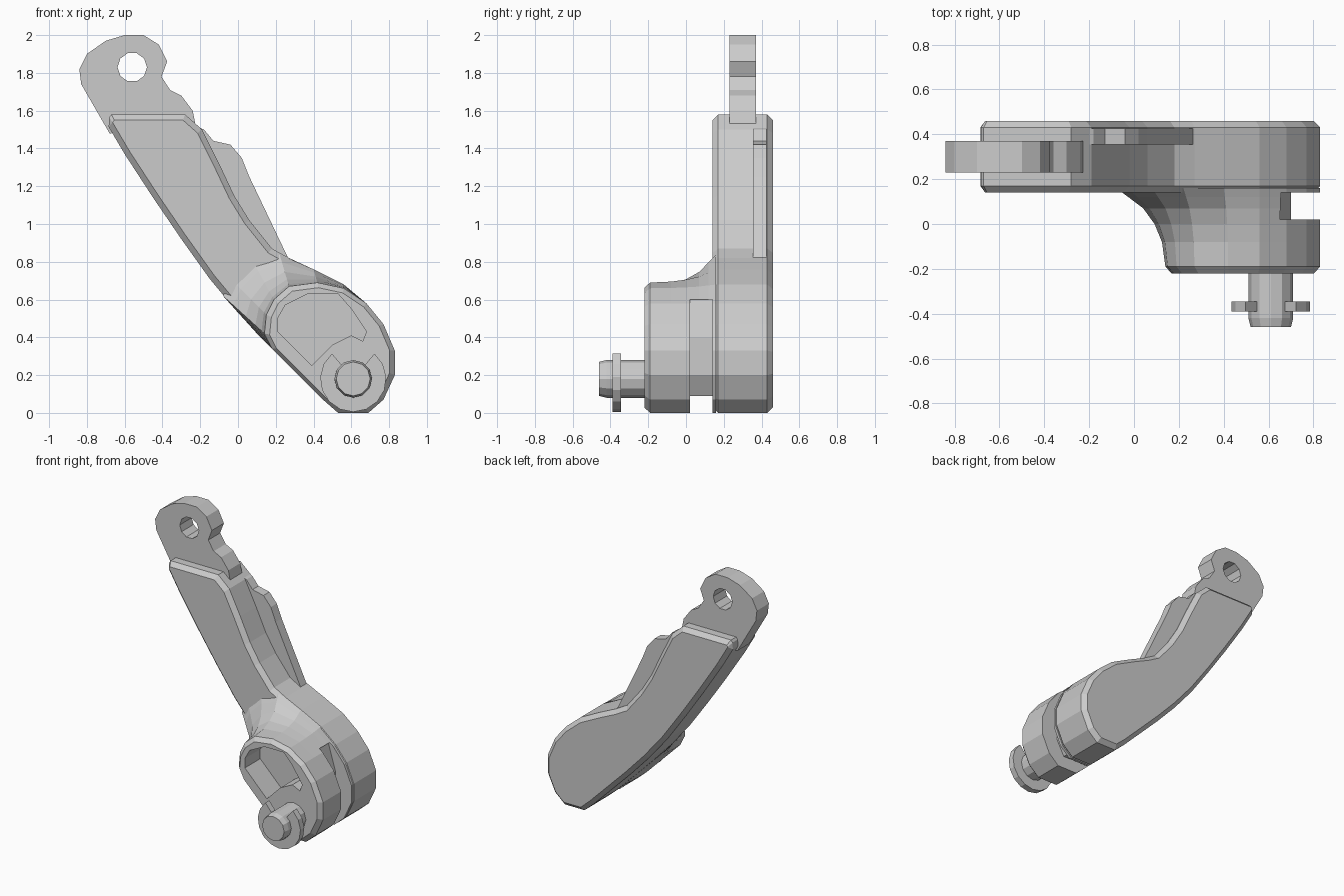
import bpy, bmesh, math

cube = bpy.data.objects.get("Cube")
if cube:
    bpy.data.objects.remove(cube, do_unlink=True)

steel = bpy.data.materials.new("plain grey")
steel.use_nodes = True
grey = (0.6, 0.6, 0.6, 1)
steel.diffuse_color = grey
steel.node_tree.nodes["Principled BSDF"].inputs["Base Color"].default_value = grey


def loft(name, sections):
    """Skin a list of (y, xz outline) sections into a closed solid."""
    bm = bmesh.new()
    rings = [[bm.verts.new((x, y, z)) for x, z in pts] for y, pts in sections]
    n = len(rings[0])
    for a, b in zip(rings, rings[1:]):
        for i in range(n):
            j = (i + 1) % n
            bm.faces.new((a[i], a[j], b[j], b[i]))
    bm.faces.new(rings[0])
    bm.faces.new(rings[-1][::-1])
    bmesh.ops.recalc_face_normals(bm, faces=bm.faces)
    mesh = bpy.data.meshes.new(name)
    bm.to_mesh(mesh)
    bm.free()
    mesh.materials.append(steel)
    obj = bpy.data.objects.new(name, mesh)
    bpy.context.collection.objects.link(obj)
    return obj


def plate(name, pts, y0, y1):
    return loft(name, [(y0, pts), (y1, pts)])


def circle(cx, cz, r, n, start=0.0, sweep=math.tau):
    return [(cx + r * math.cos(start + sweep * i / n),
             cz + r * math.sin(start + sweep * i / n)) for i in range(n)]


def chamfer(obj, width):
    mod = obj.modifiers.new("chamfer", 'BEVEL')
    mod.width = width
    mod.segments = 1
    mod.limit_method = 'ANGLE'
    mod.angle_limit = math.radians(60)


def cut(obj, cutter):
    mod = obj.modifiers.new("cut", 'BOOLEAN')
    mod.operation = 'DIFFERENCE'
    mod.solver = 'EXACT'
    mod.object = cutter
    cutter.hide_render = True
    cutter.hide_set(True)


# Rounded lower end shared by the arm and the hub
end = [(0.3, 0.22), (0.45, 0.07), (0.53, 0), (0.69, 0), (0.77, 0.07),
       (0.83, 0.2), (0.83, 0.33), (0.77, 0.47), (0.68, 0.58)]

# Curved main arm
upper = [(0.56, 0.68), (0.4, 0.76), (0.27, 0.82), (0.18, 0.87), (0.06, 1.02),
         (-0.02, 1.15), (-0.1, 1.32), (-0.19, 1.5), (-0.28, 1.58), (-0.67, 1.58)]
lower = [(-0.7, 1.54), (-0.6, 1.37), (-0.45, 1.14), (-0.3, 0.92),
         (-0.15, 0.71), (0, 0.53), (0.15, 0.37)]
arm = plate("main_arm", end + upper + lower, 0.14, 0.46)
chamfer(arm, 0.03)

# Hub, flaring back into the arm
root = [(0.56, 0.68), (0.4, 0.76), (0.22, 0.84), (0.08, 0.8), (-0.03, 0.7),
        (-0.08, 0.62), (0.1, 0.42)]
face = [(0.56, 0.66), (0.42, 0.69), (0.27, 0.67), (0.19, 0.6), (0.15, 0.52),
        (0.14, 0.42), (0.18, 0.34)]
sections = []
for y, t in [(0.16, 0), (0.12, 0.25), (0.07, 0.55), (0, 0.78), (-0.08, 0.93),
             (-0.19, 1)]:
    sections.append((y, end + [(a + (c - a) * t, b + (d - b) * t)
                               for (a, b), (c, d) in zip(root, face)]))
front = [(0.485 + (x - 0.485) * 0.92, 0.35 + (z - 0.35) * 0.92)
         for x, z in end + face]
sections.append((-0.22, front))
hub = loft("hub", sections)

# Slot around the rounded end, and the pocket in the hub front
slot = plate("slot_cutter", [(0.3, -0.1), (0.95, -0.1), (0.95, 0.6), (0.64, 0.6),
                             (0.7, 0.4), (0.7, 0.2), (0.64, 0.09), (0.42, 0.09)],
             0.02, 0.14)
pocket = plate("pocket_cutter", [(0.21, 0.5), (0.25, 0.57), (0.37, 0.63),
                                 (0.53, 0.63), (0.6, 0.55), (0.68, 0.43),
                                 (0.66, 0.38), (0.6, 0.41), (0.5, 0.36),
                                 (0.39, 0.25), (0.21, 0.43)], -0.4, -0.04)
cut(hub, slot)
cut(hub, pocket)

# The arm starts behind the slot, so only the hub needs cutting
# Thin stiffening rib on the inside of the bend
plate("stiffening_rib", [(-0.25, 1.53), (-0.18, 1.5), (-0.13, 1.44), (-0.04, 1.42),
                         (0.02, 1.35), (0.06, 1.25), (0.27, 0.81), (0.1, 0.8),
                         (-0.2, 1.3)], 0.355, 0.425)

# Mounting eye at the top
eye = plate("mounting_eye", [(-0.83, 1.74), (-0.84, 1.82), (-0.8, 1.9), (-0.7, 1.97),
                             (-0.6, 2), (-0.5, 2), (-0.42, 1.95), (-0.375, 1.86),
                             (-0.405, 1.78), (-0.36, 1.71), (-0.3, 1.68),
                             (-0.24, 1.6), (-0.22, 1.5), (-0.68, 1.48)], 0.23, 0.37)
cut(eye, plate("eye_hole_cutter", circle(-0.56, 1.83, 0.078, 10), 0.1, 0.5))

# Pin with an open retaining clip
pin = [(-0.46, circle(0.61, 0.18, 0.09, 12)), (-0.42, circle(0.61, 0.18, 0.1, 12)),
       (-0.1, circle(0.61, 0.18, 0.1, 12))]
loft("pivot_pin", pin)
gap = math.radians(50)
sweep = math.tau - math.radians(80)
outer = circle(0.61, 0.18, 0.175, 12, math.radians(130), sweep)
outer.append((0.61 + 0.175 * math.cos(gap), 0.18 + 0.175 * math.sin(gap)))
inner = [(0.61 + (x - 0.61) * 0.54, 0.18 + (z - 0.18) * 0.54) for x, z in outer]
plate("retaining_clip", outer + inner[::-1], -0.39, -0.345)
